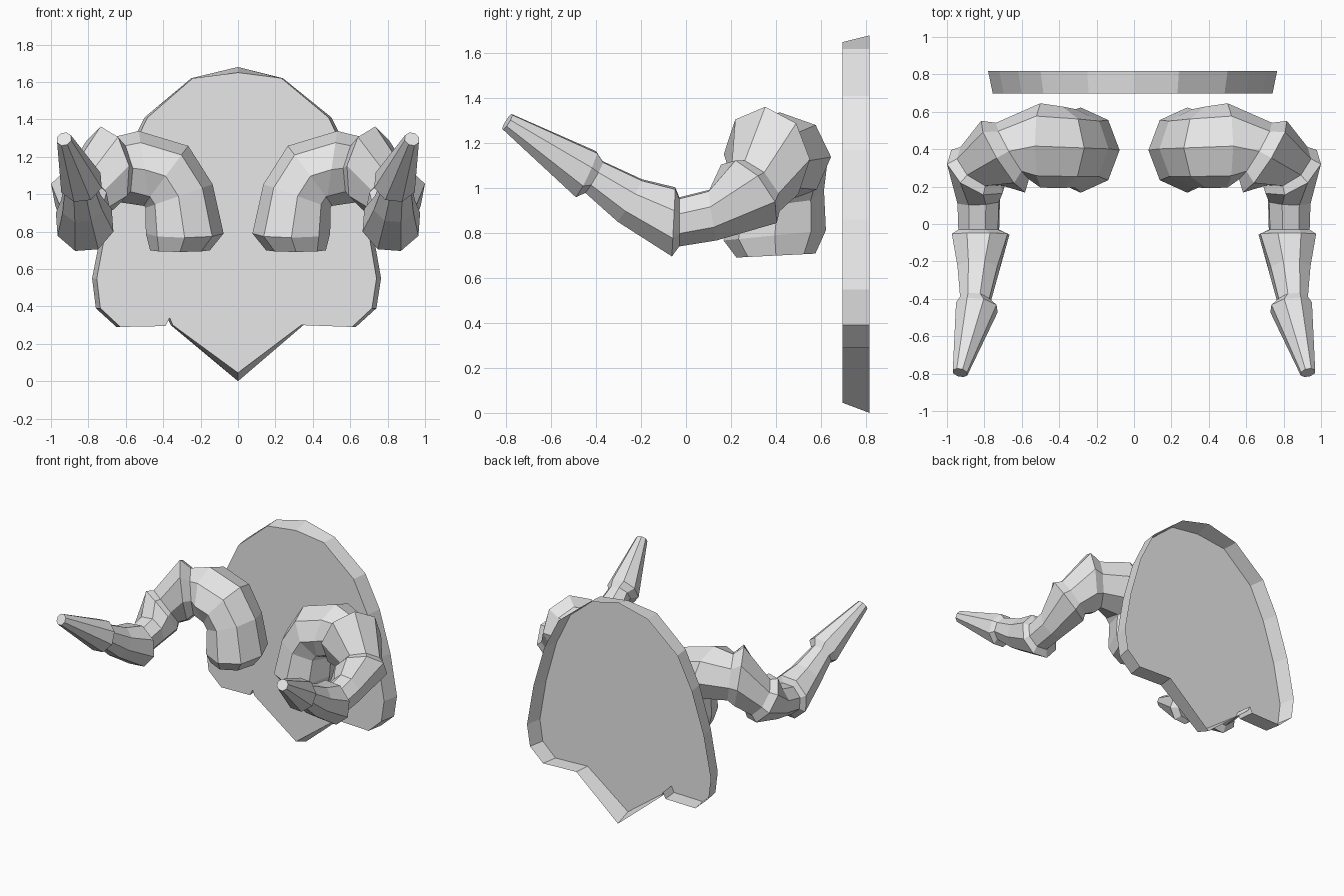
import bpy, bmesh, math
from mathutils import Vector

cube = bpy.data.objects.get("Cube")
if cube:
    bpy.data.objects.remove(cube, do_unlink=True)

COLOUR = (0.8, 0.8, 0.8, 1)
grey = bpy.data.materials.new("light_grey")
grey.use_nodes = True
grey.diffuse_color = COLOUR
for node in grey.node_tree.nodes:
    if node.type == 'BSDF_PRINCIPLED':
        node.inputs["Base Color"].default_value = COLOUR


def loft(name, rings, open_start=False):
    """Skin a series of equal vertex rings and close the ends."""
    bm = bmesh.new()
    loops = [[bm.verts.new(point) for point in ring] for ring in rings]
    count = len(loops[0])
    for lower, upper in zip(loops, loops[1:]):
        for i in range(count):
            j = (i + 1) % count
            bm.faces.new((lower[i], lower[j], upper[j], upper[i]))
    if not open_start:
        bm.faces.new(loops[0][::-1])
    bm.faces.new(loops[-1])
    bmesh.ops.recalc_face_normals(bm, faces=bm.faces)
    mesh = bpy.data.meshes.new(name)
    bm.to_mesh(mesh)
    bm.free()
    mesh.materials.append(grey)
    obj = bpy.data.objects.new(name, mesh)
    bpy.context.collection.objects.link(obj)
    return obj


# Wall plaque: hollow shield shell, open at the back, outline given as (x, z)
outline = [
    (0, 1.68), (0.24, 1.62), (0.5, 1.41), (0.62, 1.17), (0.71, 0.86),
    (0.765, 0.55), (0.74, 0.39), (0.63, 0.29), (0.35, 0.3), (0, 0),
    (-0.36, 0.3), (-0.378, 0.34), (-0.4, 0.295), (-0.65, 0.29),
    (-0.76, 0.39), (-0.78, 0.55), (-0.72, 0.86), (-0.62, 1.17),
    (-0.5, 1.41), (-0.25, 1.62),
]
back = [(x, 0.817, z) for x, z in outline]
front = [(x * 0.968, 0.697, min(max(z, 0.045), 1.65)) for x, z in outline]
loft("plaque", [back, front], open_start=True)

# Horn rings from root to tip: centre, direction, radius
# Each collar steps out from the narrower ring just before it
horn_rings = [
    ((0.31, 0.4, 0.70), (0, -0.05, 1), 0.16),
    ((0.285, 0.395, 0.79), (0, -0.1, 1), 0.208),
    ((0.315, 0.405, 0.99), (0.33, 0, 0.94), 0.19),
    ((0.385, 0.41, 1.1), (0.8, 0, 0.6), 0.198),
    ((0.5, 0.42, 1.135), (1, 0, -0.15), 0.205),
    ((0.65, 0.39, 1.13), (0.85, -0.5, -0.1), 0.175),
    ((0.7, 0.36, 1.14), (0.85, -0.53, -0.15), 0.225),
    ((0.82, 0.31, 1.0), (0.5, -0.65, -0.55), 0.15),
    ((0.84, 0.28, 0.975), (0.45, -0.7, -0.55), 0.183),
    ((0.83, 0.12, 0.88), (-0.05, -0.95, -0.15), 0.12),
    ((0.83, -0.03, 0.85), (0, -1, 0), 0.115),
    ((0.82, -0.055, 0.85), (0, -1, 0.05), 0.162),
    ((0.835, -0.25, 0.945), (0.05, -0.85, 0.5), 0.115),
    ((0.85, -0.41, 1.05), (0.1, -0.85, 0.5), 0.085),
    ((0.84, -0.445, 1.062), (0.1, -0.88, 0.42), 0.118),
    ((0.93, -0.795, 1.295), (0.2, -0.8, 0.5), 0.042),
]
SIDES = 8


def build_horn(name, side):
    """Sweep an octagon along the horn, carrying its orientation without twist."""
    rings = []
    across = Vector((0, 1, 0))
    previous = Vector((0, 0, 1))
    for centre, direction, radius in horn_rings:
        direction = Vector(direction).normalized()
        across = previous.rotation_difference(direction) @ across
        other = direction.cross(across)
        # The root section is deeper than it is wide
        depth = 1.1 if centre[0] < 0.6 else 1
        ring = []
        for i in range(SIDES):
            angle = math.tau * i / SIDES
            spoke = across * depth * math.cos(angle) + other * math.sin(angle)
            p = Vector(centre) + radius * spoke
            ring.append((p.x * side, p.y, p.z))
        rings.append(ring)
        previous = direction
    return loft(name, rings)


for name, side in (("left_horn", 1), ("right_horn", -1)):
    build_horn(name, side)
